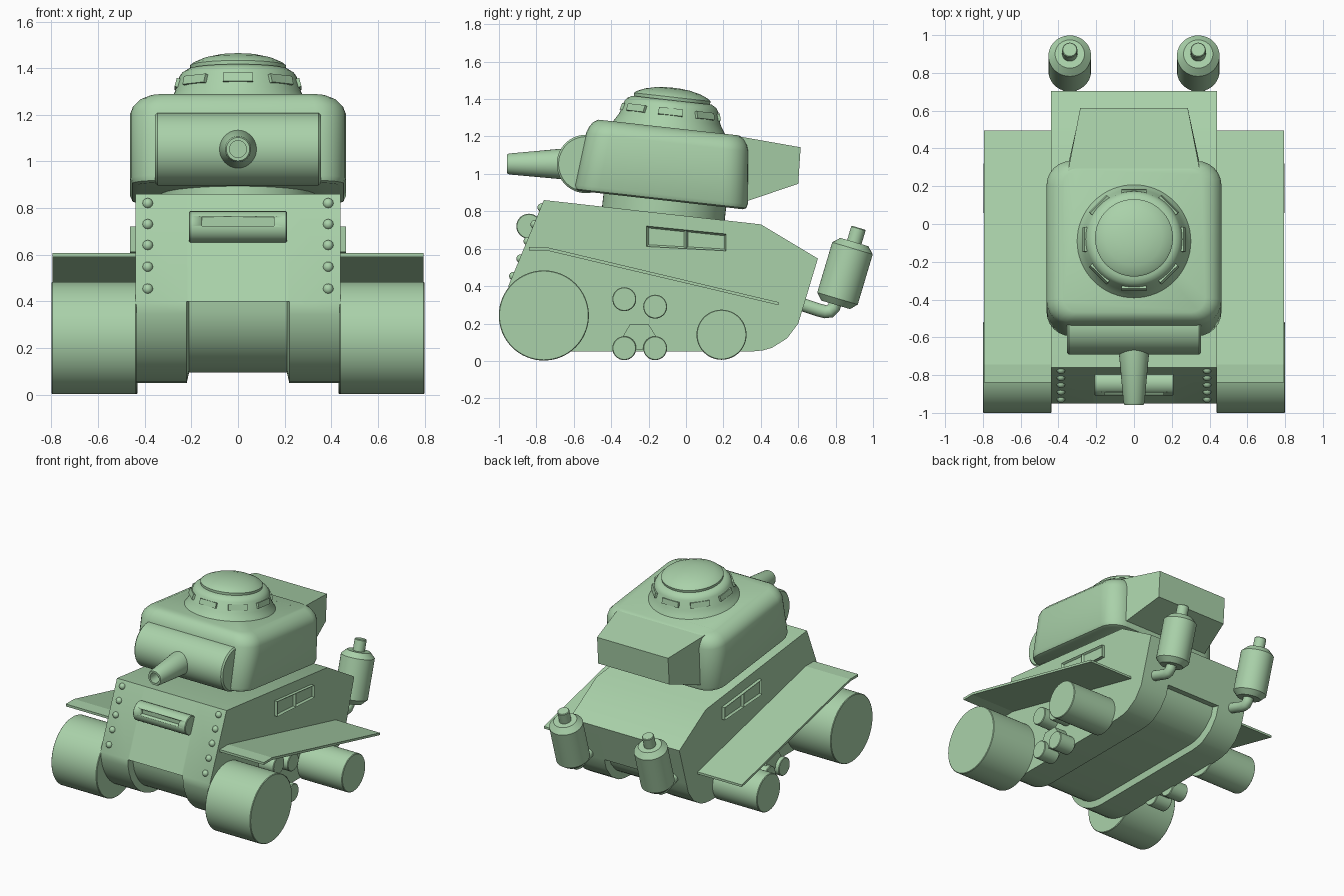
import bpy, bmesh, math
from mathutils import Matrix, Vector

if "Cube" in bpy.data.objects:
    bpy.data.objects.remove(bpy.data.objects["Cube"])

T = Matrix.Translation
def R(deg, axis): return Matrix.Rotation(math.radians(deg), 4, axis)

# Painted green metal
green = bpy.data.materials.new("green_paint")
green.diffuse_color = (0.40, 0.64, 0.40, 1)
green.use_nodes = True
green.node_tree.nodes["Principled BSDF"].inputs["Base Color"].default_value = green.diffuse_color

def finish(name, bm, mat=None, angle=35):
    """Clean the mesh, orient it and shade smooth with sharp edges kept."""
    bmesh.ops.remove_doubles(bm, verts=bm.verts, dist=1e-5)
    if mat is not None:
        bm.transform(mat)
    bmesh.ops.recalc_face_normals(bm, faces=bm.faces)
    me = bpy.data.meshes.new(name)
    bm.to_mesh(me)
    bm.free()
    for p in me.polygons:
        p.use_smooth = True
    me.set_sharp_from_angle(angle=math.radians(angle))
    me.materials.append(green)
    ob = bpy.data.objects.new(name, me)
    bpy.context.collection.objects.link(ob)
    return ob

def loft(name, rings, mat=None, angle=35):
    """Skin a list of equal-length closed rings, capping both ends."""
    bm = bmesh.new()
    vs = [[bm.verts.new(p) for p in r] for r in rings]
    n = len(rings[0])
    for a, b in zip(vs, vs[1:]):
        for i in range(n):
            j = (i + 1) % n
            bm.faces.new((a[i], a[j], b[j], b[i]))
    bm.faces.new(vs[0])
    bm.faces.new(vs[-1])
    return finish(name, bm, mat, angle)

def lathe(name, prof, mat, n=48, angle=35):
    """Revolve (radius, height) points about local z."""
    bm = bmesh.new()
    vs = [bm.verts.new((r, 0, h)) for r, h in prof]
    es = [bm.edges.new(e) for e in zip(vs, vs[1:])]
    bmesh.ops.spin(bm, geom=vs + es, axis=(0, 0, 1), cent=(0, 0, 0),
                   steps=n, angle=2 * math.pi)
    return finish(name, bm, mat, angle)

def roller(name, x0, x1, y, z, r, bev=0.004, n=48):
    """Closed cylinder along x."""
    l = abs(x1 - x0)
    return lathe(name, [(0, 0), (r - bev, 0), (r, bev), (r, l - bev), (r - bev, l), (0, l)],
                 T((min(x0, x1), y, z)) @ R(90, 'Y'), n)

def prism(name, x0, x1, prof, angle=25):
    """Extrude a (y, z) outline along x."""
    return loft(name, [[(x, y, z) for y, z in prof] for x in (x0, x1)], angle=angle)

def inset_front(bm, direction, width, depth):
    """Recess the face looking along the given direction."""
    bmesh.ops.recalc_face_normals(bm, faces=bm.faces)
    bm.normal_update()
    f = max(bm.faces, key=lambda q: q.normal.dot(Vector(direction)))
    bmesh.ops.inset_individual(bm, faces=[f], thickness=width)
    bmesh.ops.translate(bm, verts=f.verts, vec=-Vector(direction) * depth)

# Hull with a recessed belly channel
def arc(r, n=10):
    return [(-0.60 - r * math.cos(i / n * math.pi / 2), 0.40 - r * math.sin(i / n * math.pi / 2))
            for i in range(n + 1)]
top = [(0.705, 0.547), (0.40, 0.73), (-0.76, 0.86), (-0.95, 0.40)]
outer = top + arc(0.35) + [(0.35, 0.05), (0.41, 0.056), (0.46, 0.07), (0.54, 0.12), (0.60, 0.20),
                           (0.623, 0.275), (0.623, 0.275)]
inner = top + arc(0.305) + [(0.34, 0.095), (0.39, 0.10), (0.43, 0.112), (0.50, 0.155), (0.56, 0.22),
                            (0.577, 0.28), (0.623, 0.275)]
loft("hull", [[(x, y, z) for y, z in p] for x, p in
              ((-0.44, outer), (-0.22, outer), (-0.21, inner),
               (0.21, inner), (0.22, outer), (0.44, outer))], angle=30)

# Driver visor with a slot cut into it
visor = roller("driver_visor", -0.21, 0.21, -0.84, 0.72, 0.067)
bm = bmesh.new()
bmesh.ops.create_cube(bm, size=1, matrix=T((0, -0.92, 0.743)) @ Matrix.Diagonal((0.31, 0.09, 0.038, 1)))
cutter = finish("visor_slot_cutter", bm)
cutter.hide_render = True
cutter.hide_viewport = True
cut = visor.modifiers.new("slot", 'BOOLEAN')
cut.object = cutter
cut.operation = 'DIFFERENCE'

# Parts mirrored on both sides
for s, side in ((-1, "left"), (1, "right")):
    roller(f"front_wheel_{side}", s * 0.436, s * 0.80, -0.76, 0.243, 0.241, n=64)
    roller(f"rear_wheel_{side}", s * 0.43, s * 0.797, 0.19, 0.14, 0.134)
    for i, (y, z) in enumerate(((-0.33, 0.33), (-0.165, 0.29), (-0.33, 0.068), (-0.165, 0.068))):
        roller(f"small_roller_{side}_{i}", s * 0.43, s * 0.56, y, z, 0.064, n=32)
    prism(f"roller_bracket_{side}", s * 0.43, s * 0.53,
          [(-0.38, 0.06), (-0.30, 0.195), (-0.20, 0.195), (-0.115, 0.06)])
    prism(f"fender_{side}", s * 0.43, s * 0.795,
          [(-0.84, 0.608), (-0.745, 0.608), (0.495, 0.314), (0.495, 0.298),
           (-0.748, 0.591), (-0.84, 0.591)], angle=10)

    # Side vents: two framed panes
    for name, y0, y1 in (("front", -0.21, 0.0), ("rear", 0.0, 0.215)):
        bm = bmesh.new()
        zt, zb = (lambda y: 0.70 - 0.1 * y), (lambda y: 0.60 - 0.055 * y)
        a, b = [[bm.verts.new((s * x, y, z)) for y, z in
                 ((y0, zb(y0)), (y1, zb(y1)), (y1, zt(y1)), (y0, zt(y0)))] for x in (0.43, 0.464)]
        bm.faces.new(a)
        bm.faces.new(b)
        for i in range(4):
            bm.faces.new((a[i], a[i - 1], b[i - 1], b[i]))
        inset_front(bm, (s, 0, 0), 0.014, 0.014)
        finish(f"side_vent_{name}_{side}", bm)

    # Front plate rivets
    for i, z in enumerate((0.82, 0.73, 0.64, 0.547, 0.453)):
        bm = bmesh.new()
        bmesh.ops.create_uvsphere(bm, u_segments=16, v_segments=8, radius=0.023,
                                  matrix=T((s * 0.387, -0.755 - (0.86 - z) * 0.413, z)))
        finish(f"rivet_{side}_{i}", bm, angle=60)

    # Exhaust muffler with stub and bent feed pipe
    lathe(f"muffler_{side}", [(0, 0), (0.08, 0), (0.113, 0.035), (0.113, 0.315),
                              (0.078, 0.35), (0.04, 0.35), (0.04, 0.425),
                              (0.036, 0.43), (0, 0.43)],
          T((s * 0.34, 0.80, 0.30)) @ R(-16.6, 'X'))
    cu = bpy.data.curves.new(f"exhaust_pipe_{side}", 'CURVE')
    cu.dimensions = '3D'
    cu.bevel_depth = 0.036
    cu.bevel_resolution = 5
    cu.use_fill_caps = True
    cu.materials.append(green)
    path = [(0.58, 0.315), (0.71, 0.272), (0.745, 0.263), (0.77, 0.265), (0.79, 0.285), (0.805, 0.33)]
    sp = cu.splines.new('POLY')
    sp.points.add(len(path) - 1)
    sp.use_smooth = True
    for p, (y, z) in zip(sp.points, path):
        p.co = (s * 0.34, y, z, 1)
    bpy.context.collection.objects.link(bpy.data.objects.new(cu.name, cu))

# Turret, tilted with the hull deck
tilt = T((0, -0.135, 0.86)) @ R(-6.4, 'X')

def round_rect(hx, hy, r, z, n=6):
    pts = []
    for k, (sx, sy) in enumerate(((1, 1), (-1, 1), (-1, -1), (1, -1))):
        for i in range(n + 1):
            a = math.pi / 2 * (k + i / n)
            pts.append((sx * (hx - r) + r * math.cos(a), sy * (hy - r) + r * math.sin(a), z))
    return pts

loft("turret", [round_rect(0.463 - ix, 0.468 - 0.1 * h - iy, 0.13 - iy, h) for ix, iy, h in
                ((0.03, 0.025, 0), (0.01, 0.008, 0.008), (0, 0, 0.03), (0, 0, 0.31),
                 (0.012, 0.007, 0.342), (0.042, 0.024, 0.373), (0.085, 0.05, 0.39))], tilt)
lathe("turret_ring", [(0, -0.16), (0.33, -0.16), (0.33, 0.01), (0, 0.01)],
      tilt @ T((0, 0.022, 0)), 64)

# Rear turret bustle
def rect(hx, y, zb, zt_y, zt): return [(-hx, y, zb), (hx, y, zb), (hx, zt_y, zt), (-hx, zt_y, zt)]
loft("turret_bustle", [rect(0.365, 0.24, 0.825, 0.20, 1.215), rect(0.285, 0.60, 0.947, 0.613, 1.142)])

# Mantlet and gun
roller("gun_mantlet", -0.355, 0.355, -0.535, 1.053, 0.156, bev=0.01, n=64)
lathe("gun_barrel", [(0, 0), (0.082, 0), (0.082, 0.06), (0.056, 0.345), (0.05, 0.358), (0.036, 0.358),
                     (0.036, 0.28), (0, 0.28)], T((0, -0.60, 1.053)) @ R(90, 'X'))

# Cupola with domed hatch and vision blocks
cup = tilt @ T((0, 0, 0.387))
lathe("cupola", [(0, 0), (0.303, 0), (0.29, 0.02), (0.272, 0.05), (0.252, 0.118), (0.24, 0.135),
                 (0.215, 0.15), (0, 0.15)], cup, 64)
lathe("cupola_hatch", [(0, 0.14), (0.203, 0.14), (0.206, 0.167), (0.195, 0.177), (0.15, 0.197),
                       (0.09, 0.211), (0.04, 0.216), (0, 0.217)], cup, 64)
for k in range(8):
    bm = bmesh.new()
    bmesh.ops.create_cube(bm, size=1, matrix=Matrix.Diagonal((0.13, 0.04, 0.038, 1)))
    finish(f"vision_block_{k}", bm, cup @ R(45 * k, 'Z') @ T((0, -0.248, 0.084)) @ R(-15, 'X'))
